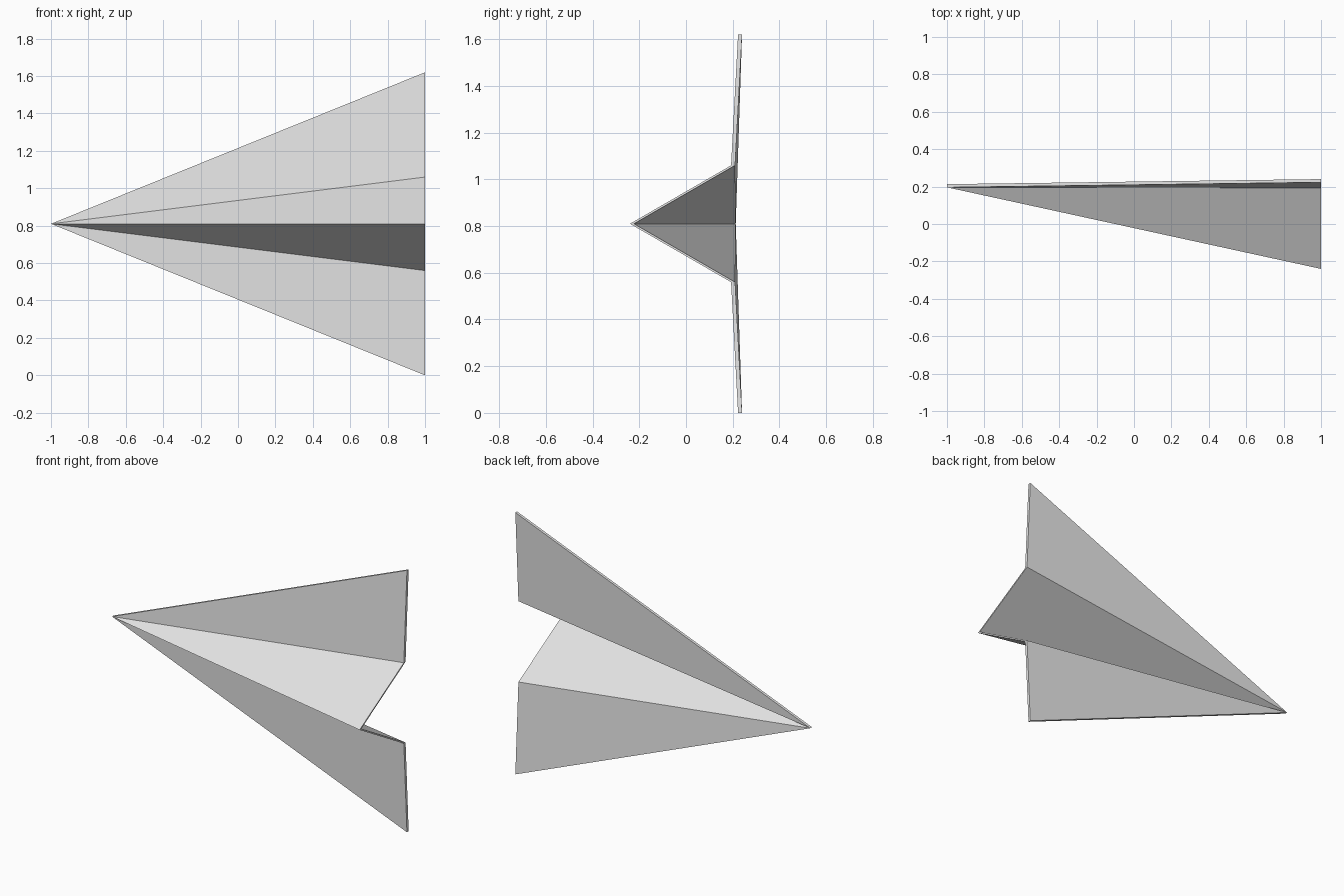
import bpy
import bmesh
from mathutils import Vector

cube = bpy.data.objects.get("Cube")
if cube:
    bpy.data.objects.remove(cube, do_unlink=True)

MID = 0.81          # height of the centre crease
THICKNESS = 0.017   # sheet thickness, measured front to back

# Plain paper
paper = bpy.data.materials.new("light_grey_paper")
paper.use_nodes = True
grey = (0.8, 0.8, 0.8, 1.0)
paper.diffuse_color = grey
paper.node_tree.nodes["Principled BSDF"].inputs["Base Color"].default_value = grey

# Tail section: distance from the centre crease and depth of each fold
keel, fold, tip = (0.0, -0.24), (0.25, 0.193), (0.81, 0.223)
section = [(-h, y) for h, y in (tip, fold)] + [keel, fold, tip]

# Folded sheet: triangles fan out from the nose to the tail section
bm = bmesh.new()
nose = bm.verts.new((-1, 0.196, MID))
tail = [bm.verts.new((1, y, MID + h)) for h, y in section]
sheet = [bm.faces.new((nose, a, b)) for a, b in zip(tail, tail[1:])]

# Give the sheet its thickness, keeping the first layer as the outer side
layer = bmesh.ops.extrude_face_region(bm, geom=sheet, use_keep_orig=True)
moved = [v for v in layer["geom"] if isinstance(v, bmesh.types.BMVert)]
bmesh.ops.translate(bm, verts=moved, vec=Vector((0, THICKNESS, 0)))
bmesh.ops.recalc_face_normals(bm, faces=bm.faces)

mesh = bpy.data.meshes.new("folded_paper_plane")
bm.to_mesh(mesh)
bm.free()
mesh.materials.append(paper)
plane = bpy.data.objects.new("folded_paper_plane", mesh)
bpy.context.collection.objects.link(plane)
